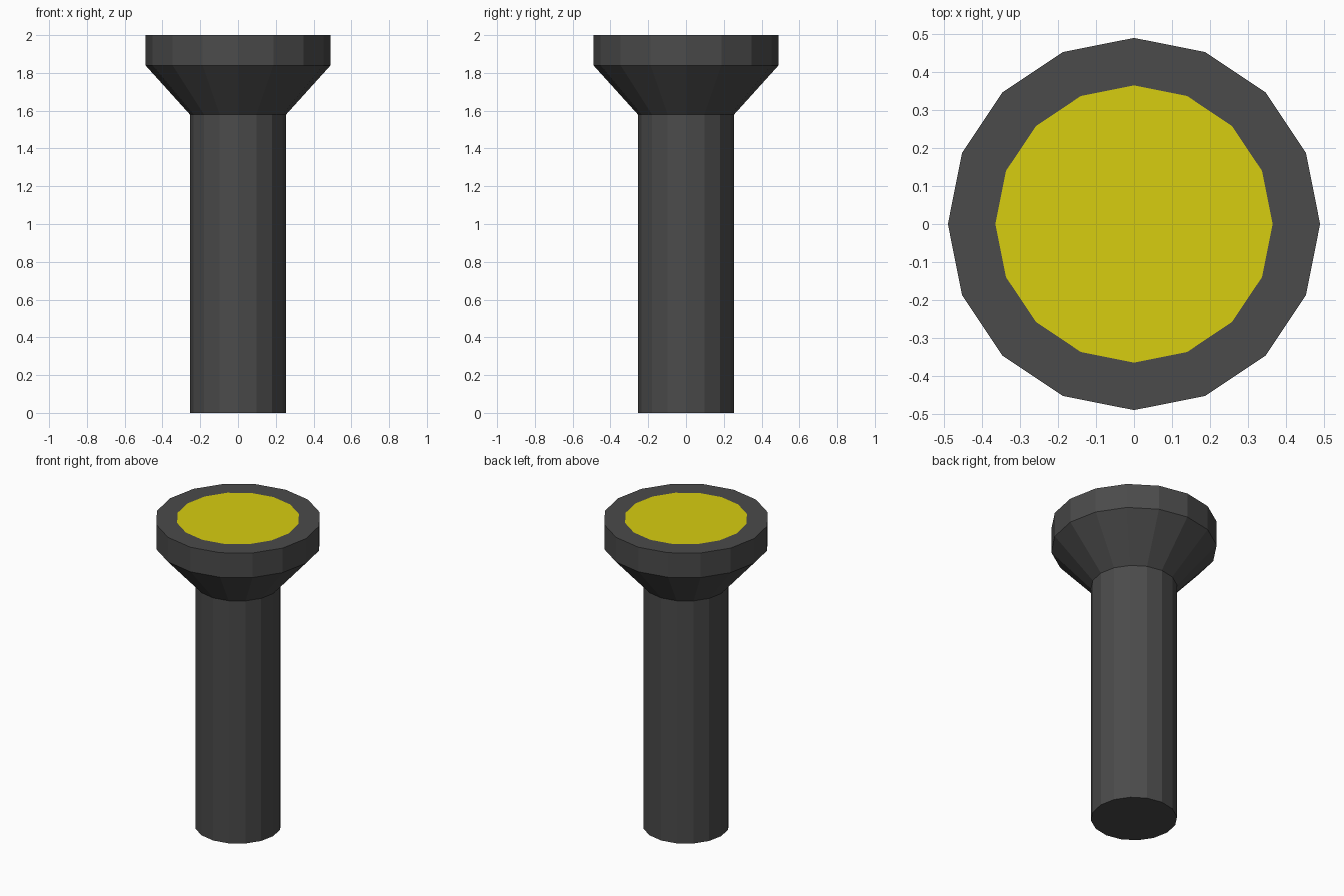
import bpy, bmesh, math

if "Cube" in bpy.data.objects:
    bpy.data.objects.remove(bpy.data.objects["Cube"])

SIDES = 16


def material(name, rgb):
    m = bpy.data.materials.new(name)
    m.diffuse_color = (*rgb, 1)
    m.use_nodes = True
    m.node_tree.nodes["Principled BSDF"].inputs["Base Color"].default_value = m.diffuse_color
    return m


def ring(bm, r, z):
    return [bm.verts.new((r * math.cos(2 * math.pi * i / SIDES),
                          r * math.sin(2 * math.pi * i / SIDES), z)) for i in range(SIDES)]


dark = material("dark grey", (0.07, 0.07, 0.07))
yellow = material("lens yellow", (0.68, 0.61, 0.005))

# Flashlight body: handle, flared neck, head and rim, closed by a flush lens
profile = [(0.255, 0), (0.255, 1.58), (0.49, 1.84), (0.49, 2.0), (0.365, 2.0)]
bm = bmesh.new()
rings = [ring(bm, r, z) for r, z in profile]
for low, high in zip(rings, rings[1:]):
    for i in range(SIDES):
        j = (i + 1) % SIDES
        bm.faces.new((low[i], low[j], high[j], high[i]))
bm.faces.new(rings[0][::-1])
lens = bm.faces.new(rings[-1])
lens.material_index = 1

mesh = bpy.data.meshes.new("flashlight")
bm.to_mesh(mesh)
bm.free()
mesh.materials.append(dark)
mesh.materials.append(yellow)
bpy.context.collection.objects.link(bpy.data.objects.new("flashlight", mesh))
